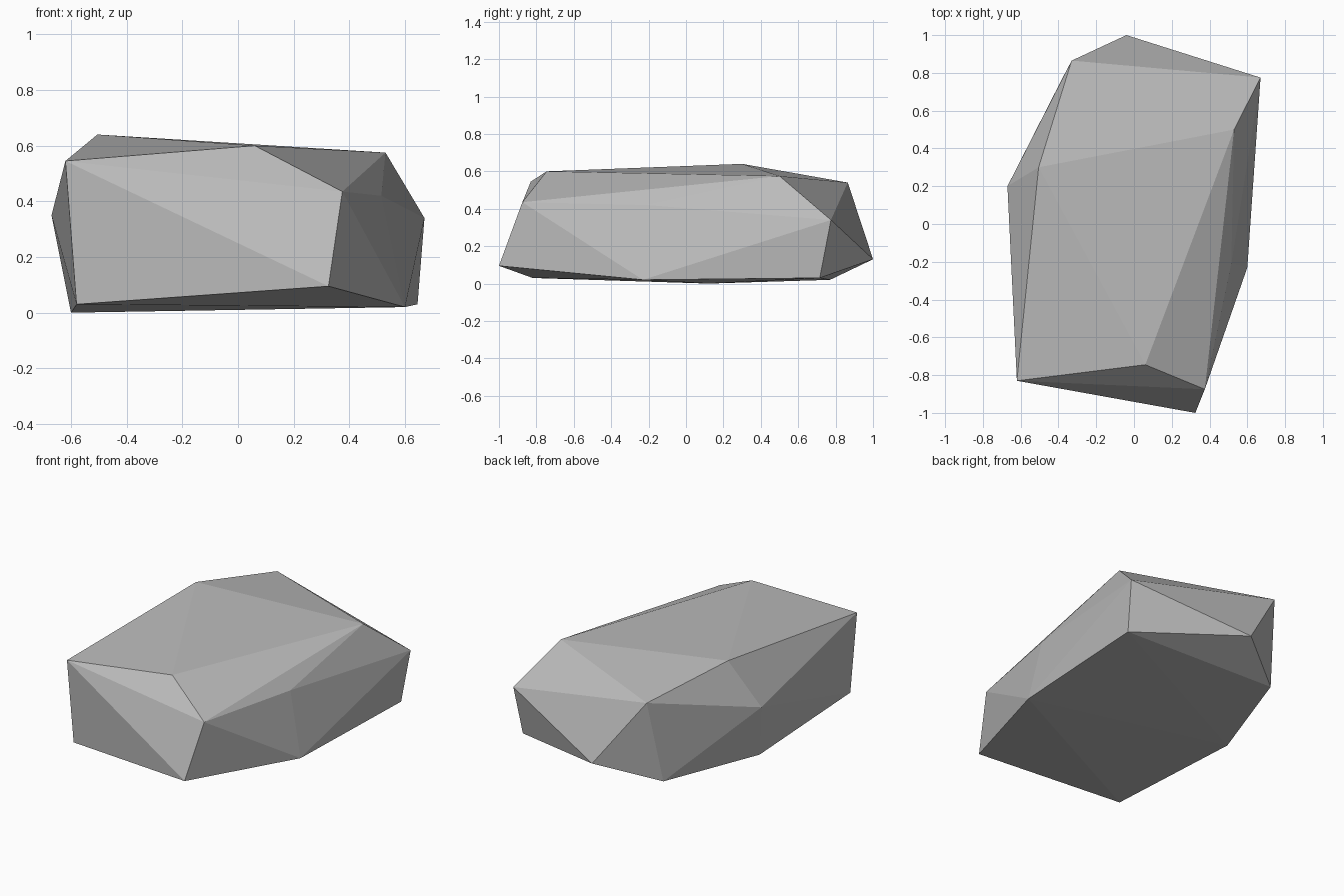
import bpy
import bmesh
from mathutils import Vector

# Remove the default cube if present
default_cube = bpy.data.objects.get("Cube")
if default_cube is not None:
    bpy.data.objects.remove(default_cube, do_unlink=True)


def make_material(name, colour):
    """Create a plain matte material of one flat colour."""
    material = bpy.data.materials.new(name)
    material.use_nodes = True
    material.diffuse_color = colour
    shader = material.node_tree.nodes["Principled BSDF"]
    shader.inputs["Base Color"].default_value = colour
    shader.inputs["Roughness"].default_value = 0.9
    return material


def make_faceted_stone(name, corner_rings, material):
    """Wrap a tight convex skin around rings of corners, with flat facets."""
    mesh = bpy.data.meshes.new(name)
    stone = bpy.data.objects.new(name, mesh)
    bpy.context.collection.objects.link(stone)

    bm = bmesh.new()
    for ring in corner_rings:
        for corner in ring:
            bm.verts.new(Vector(corner))
    bmesh.ops.convex_hull(bm, input=bm.verts[:])
    bmesh.ops.recalc_face_normals(bm, faces=bm.faces[:])
    for face in bm.faces:
        face.smooth = False
    bm.to_mesh(mesh)
    bm.free()

    mesh.materials.append(material)
    return stone


# Underside outline, counter-clockwise from the front left corner
base_ring = [
    (-.58, -.82, .03), (.325, -1, .095), (.6, -.23, .02),
    (.645, .715, .03), (-.38, .77, .02), (-.6, .12, 0),
]

# Widest corners around the flanks
flank_ring = [
    (.375, -.875, .435), (.515, -.21, .42), (.67, .775, .34),
    (-.04, 1, .13), (-.67, .2, .35),
]

# Corners of the sloping top
crown_ring = [
    (-.62, -.83, .545), (.06, -.745, .6), (.53, .5, .575),
    (-.33, .865, .54), (-.505, .3, .64),
]

stone_grey = make_material("stone_grey", (.5, .5, .5, 1))
make_faceted_stone("rock", [base_ring, flank_ring, crown_ring], stone_grey)
